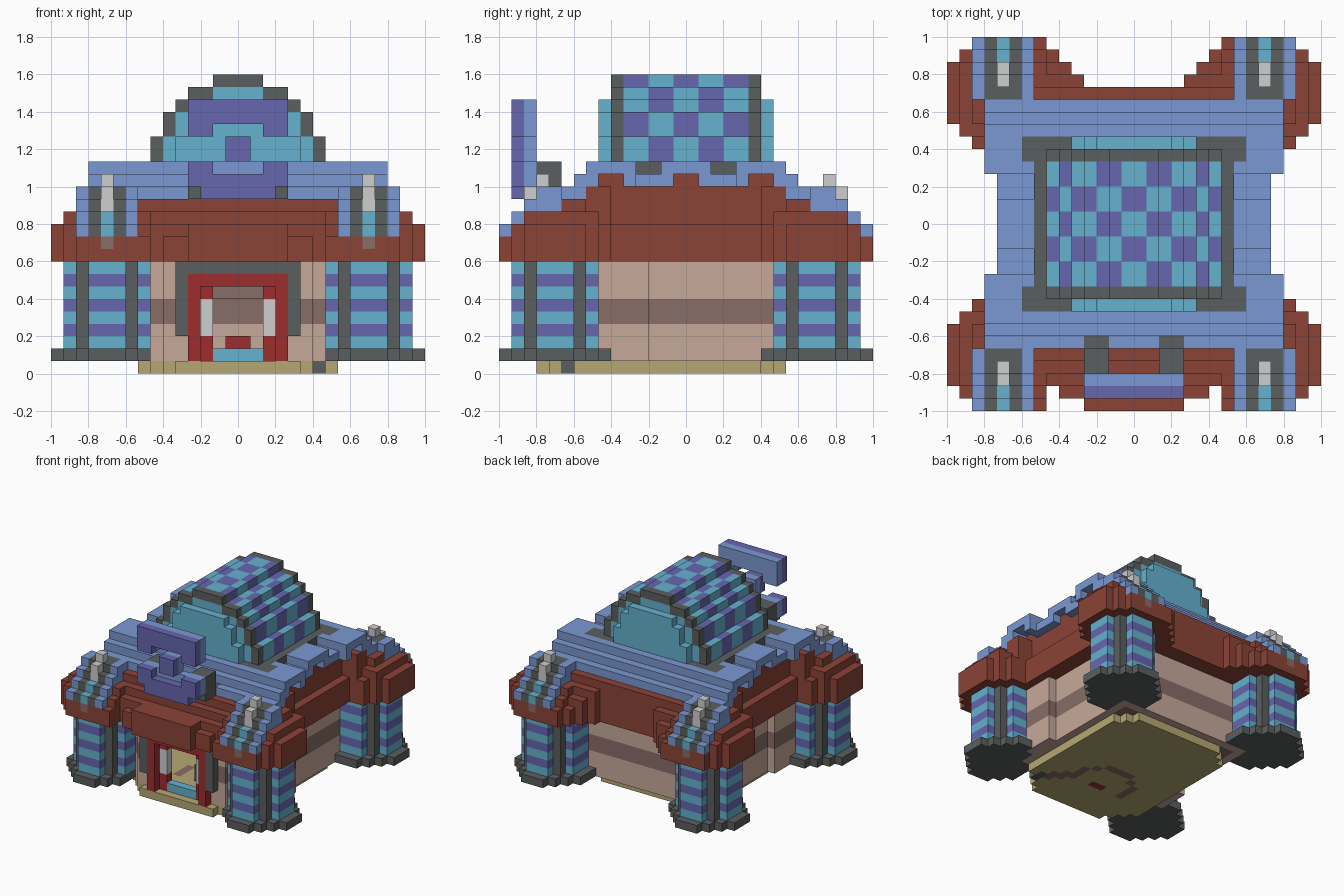
import bpy
import bmesh
from mathutils import Vector

if "Cube" in bpy.data.objects:
    bpy.data.objects.remove(bpy.data.objects["Cube"], do_unlink=True)

U = 1 / 15  # block size
COLOURS = {
    "roof_brown": "8B4337", "teal": "65B2CF", "blue": "7B99D2", "purple": "6667AF",
    "beige": "C7A99A", "taupe": "886D68", "sand": "B6A773", "red": "9D2D2F",
    "pale_grey": "CFCFCF", "dark_grey": "5B5F5F",
}


def linear(pair):
    c = int(pair, 16) / 255
    return c / 12.92 if c < 0.04 else ((c + 0.055) / 1.055) ** 2.4


materials = {}
for mat_name, code in COLOURS.items():
    m = bpy.data.materials.new(mat_name)
    m.use_nodes = True
    rgba = [linear(code[i:i + 2]) for i in (0, 2, 4)] + [1]
    m.diffuse_color = rgba
    m.node_tree.nodes["Principled BSDF"].inputs["Base Color"].default_value = rgba
    materials[mat_name] = m

cells = {}  # block position -> (part, colour)


def put(part, xs, ys, zs, colour):
    """Fill a box of blocks; colour is a name or a rule giving a name or None."""
    for x in range(*xs):
        for y in range(*ys):
            for z in range(*zs):
                c = colour(x, y, z) if callable(colour) else colour
                if c:
                    cells[x, y, z] = (part, c)


def both(part, xs, ys, zs, colour):
    """Fill a box and its mirror image in x."""
    put(part, xs, ys, zs, colour)
    put(part, (-xs[1], -xs[0]), ys, zs, colour)


def fold(i):
    return i if i >= 0 else -1 - i


def corner_distance(x, y):
    return (fold(x) - 10) ** 2 + (fold(y) - 10) ** 2


ALL = (-15, 15)


# Floor slab with cut corners and a curved inlay
def slab_colour(x, y, z):
    ax = fold(x)
    if ax + y > 12 or ax - y > 16:
        return None
    if ax < 1 and y == -7:
        return "red"
    if x >= 4 and x + y in (-4, -3):
        return "dark_grey" if x == 6 else "taupe"
    arc = 12 <= (x + 0.5) ** 2 + (y + 7) ** 2 <= 20 and y >= -7
    return "taupe" if arc else "sand"


put("floor", (-8, 8), (-12, 8), (0, 1), slab_colour)
put("floor", (-8, 8), (-9, 8), (1, 2),
    lambda x, y, z: None if (x, y, 0) in cells else "taupe")

# Round feet of the corner towers, trimmed beside the entrance
put("tower_feet", ALL, ALL, (1, 2),
    lambda x, y, z: "dark_grey" if corner_distance(x, y) <= 17
    and (y > 0 or fold(x) > 6) else None)


# Walls with a darker middle band
def wall_colour(x, y, z):
    return "taupe" if 4 <= z < 6 else "beige"


def shell_colour(x, y, z):
    return wall_colour(x, y, z) if fold(x) == 8 or fold(y) == 8 else None


put("walls", (-9, 9), (-9, 9), (1, 9), shell_colour)
both("walls", (9, 10), (-7, -3), (1, 9), wall_colour)
both("walls", (4, 6), (-11, -8), (1, 9), wall_colour)
both("walls", (6, 7), (-10, -8), (1, 9), wall_colour)
for pos in [(x, y, z) for x in range(-4, 4) for y in (-9, -8) for z in range(1, 9)]:
    cells.pop(pos, None)

# Doorway
both("door_frame", (4, 5), (-12, -10), (3, 9), "dark_grey")
put("door_frame", (-5, 5), (-12, -8), (8, 9), "dark_grey")
both("door_posts", (3, 4), (-12, -10), (1, 8), "red")
both("door_posts", (2, 3), (-11, -10), (1, 8),
     lambda x, y, z: "pale_grey" if 3 <= z < 6 else "red")
put("door_posts", (-4, 4), (-12, -10), (7, 8), "red")
put("inner_lintel", (-4, 4), (-9, -8), (6, 8), "taupe")
put("door_step", (-2, 2), (-11, -10), (1, 2), "teal")
put("inner_counter", (-1, 1), (-7, -6), (1, 3), "red")


# Striped corner columns with dark edges
def column_colour(x, y, z):
    d = corner_distance(x, y)
    if d > 10:
        return None
    if d == 8:
        return "dark_grey"
    return "purple" if z % 2 else "teal"


put("corner_columns", ALL, ALL, (2, 9), column_colour)


# Roof built from a height rule
def roof_height(x, y):
    ax, ay = fold(x), fold(y)
    heights = [0]
    if 8 <= ax <= 12 and ay >= 10:
        heights.append(min(15, 26 - ay) + (ax == 10 and ay in (11, 12)))
    elif corner_distance(x, y) <= 20:
        heights.append(min(26 - ax, 25 - ay, ax + 6, ay + 6))
    if ay <= 9 and ax <= (10 if ay < 4 else 11):
        notch = ay in (2, 3) and ax >= 8
        heights.append(min(17, 24 - ay) - notch)
    if ax < 8:
        if y > 0:
            limit = 10 + max(0, ax - 3)
        else:
            limit = 14 if ax < 4 or ax == 7 else (12 if ax == 6 else 13)
        if 10 <= ay <= limit:
            heights.append(max(12 if ax < 4 else 11, 24 - ay))
    return max(heights)


def roof_colour(x, y, z):
    ax, ay = fold(x), fold(y)
    if z >= roof_height(x, y):
        return None
    # The side parapet overhangs the sloping eaves
    if ay < 6 and z < 15 and ax > 10 - (z - 9) // 3:
        return None
    if 8 <= ax <= 12 and ay >= 10:
        if z < 11:
            return "taupe" if (ax, ay, z) == (10, 14, 10) else "roof_brown"
        if ax in (8, 12):
            return "blue"
        if ax == 10 and ay > 10:
            return "teal" if ay >= 13 else "pale_grey"
        return "dark_grey"
    if ax <= 11 and ay <= 9:
        if ax < 9 and ay < 7 and z == 16:
            side_strip = ax == 8 and ay < 5
            return "blue" if side_strip else "dark_grey"
        if z == 15 and ay in (0, 5, 6):
            return "roof_brown" if ax < 10 else None
        if z >= 15 or (z == 14 and ay >= 8):
            return "blue"
    return "roof_brown"


put("roof", ALL, ALL, (9, 17), roof_colour)

# Chequered barrel dome with dark end rims
DOME = [24, 24, 23, 23, 22, 21, 19, 17]


def dome_colour(x, y, z):
    ax = fold(x)
    if z >= DOME[ax]:
        return None
    if fold(y) == 5:
        return "dark_grey" if z >= min(DOME[ax] - 1, DOME[ax + 1]) else "teal"
    odd = (ax in (1, 2, 5)) + (y + 5) // 2
    return "purple" if odd % 2 else "teal"


put("dome", (-7, 7), (-6, 6), (17, 24), dome_colour)

# Stepped panels on both ends of the dome
for y in (-7, 6):
    for half, top in ((5, 19), (4, 21), (3, 22)):
        put("dome_end_panels", (-half, half), (y, y + 1), (17, top), "teal")

# Two-layer split sign panel on brackets
for y, shade in ((-14, "purple"), (-13, "blue")):
    layer = (y, y + 1)
    put("sign_panel", (-4, 4), layer, (20, 22), shade)
    both("sign_panel", (2, 4), layer, (19, 20), shade)
    put("sign_panel", (-1, 1), layer, (17, 19), shade)
    both("sign_panel", (2, 4), layer, (16, 17), shade)
    put("sign_panel", (-4, 4), layer, (15, 16), shade)
    put("sign_panel", (-3, 3), layer, (14, 15), shade)
put("sign_panel", (-2, 2), (-13, -12), (16, 17), "blue")
both("sign_brackets", (2, 4), (-12, -10), (14, 17), "dark_grey")
both("sign_brackets", (2, 4), (-10, -9), (14, 15), "dark_grey")

# Turn each part into a mesh of its exposed block faces
AXES = [Vector(v) for v in ((1, 0, 0), (0, 1, 0), (0, 0, 1))]


def build(part):
    bm = bmesh.new()
    slots, corners = [], {}
    for pos, (owner, colour) in cells.items():
        if owner != part:
            continue
        if colour not in slots:
            slots.append(colour)
        centre = Vector(pos) + Vector((0.5, 0.5, 0.5))
        for k in range(3):
            for sign in (1, -1):
                n = AXES[k] * sign
                if tuple(int(p + q) for p, q in zip(pos, n)) in cells:
                    continue
                a, b = AXES[(k + 1) % 3] / 2, AXES[(k + 2) % 3] / 2 * sign
                mid = centre + n / 2
                ring = []
                for p in (mid - a - b, mid + a - b, mid + a + b, mid - a + b):
                    key = tuple(round(c) for c in p)
                    if key not in corners:
                        corners[key] = bm.verts.new(Vector(key) * U)
                    ring.append(corners[key])
                bm.faces.new(ring).material_index = slots.index(colour)
    mesh = bpy.data.meshes.new(part)
    bm.to_mesh(mesh)
    bm.free()
    for colour in slots:
        mesh.materials.append(materials[colour])
    bpy.context.collection.objects.link(bpy.data.objects.new(part, mesh))


for part_name in sorted({owner for owner, _ in cells.values()}):
    build(part_name)
